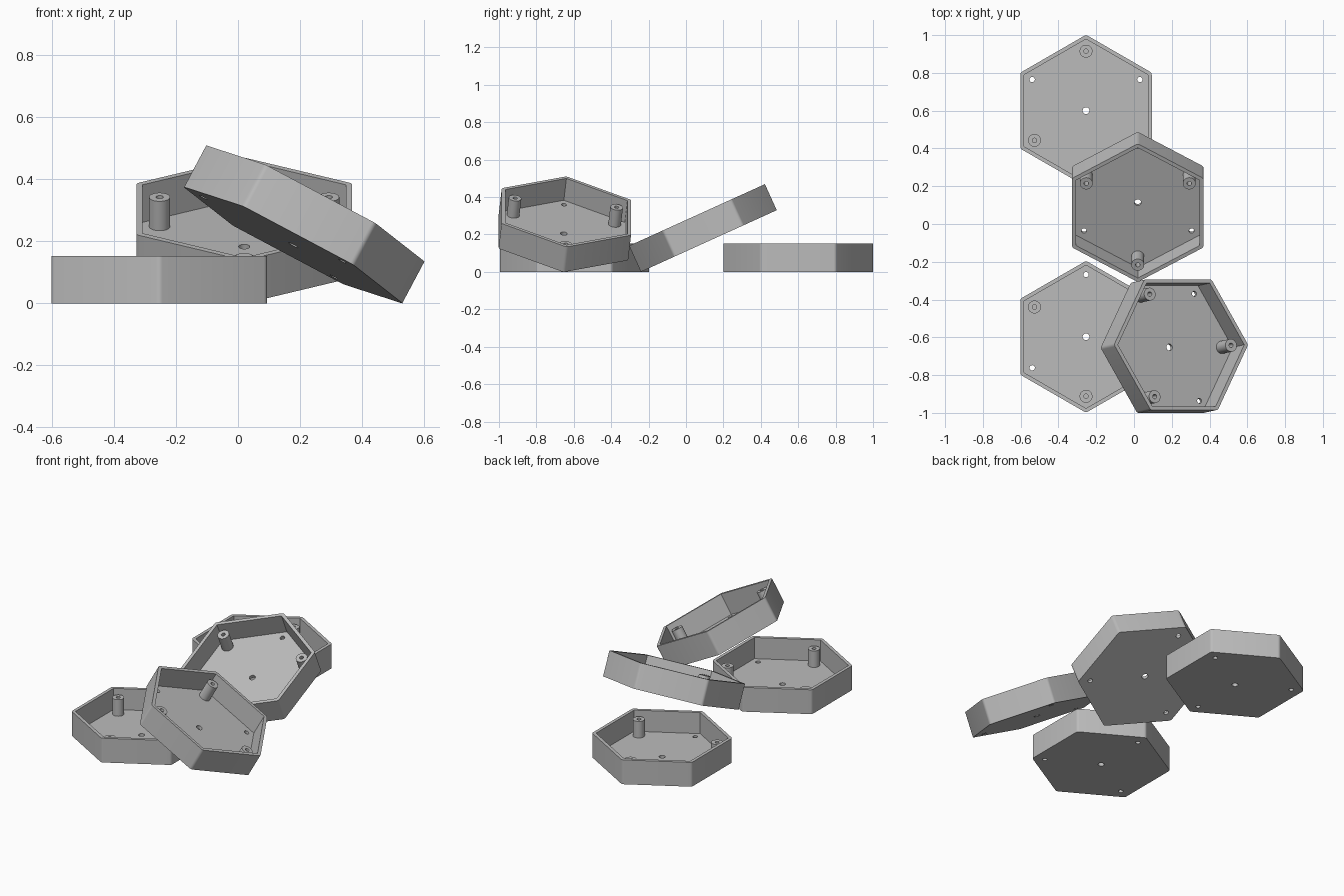
import bpy, bmesh, math
from mathutils import Matrix, Vector

if "Cube" in bpy.data.objects:
    bpy.data.objects.remove(bpy.data.objects["Cube"])

APOTHEM, HEIGHT, WALL, FLOOR = 0.348, 0.153, 0.02, 0.02
CORNER_R = 0.02
POST_TOP, POST_R, POST_DIST = 0.124, 0.034, 0.315
HOLE_DIST = 0.329

grey = bpy.data.materials.new("plain grey")
grey.diffuse_color = (0.5, 0.5, 0.5, 1)
grey.use_nodes = True
grey.node_tree.nodes["Principled BSDF"].inputs["Base Color"].default_value = grey.diffuse_color


def circle(radius, cx=0, cy=0, n=32):
    return [(cx + radius * math.cos(2 * math.pi * i / n),
             cy + radius * math.sin(2 * math.pi * i / n)) for i in range(n)]


def hexagon(apothem, radius=0, steps=4):
    """Hexagon with corners on the y axis, optionally rounded."""
    dist = (apothem - radius) / math.cos(math.pi / 6)
    pts = []
    for k in range(6):
        a = math.radians(30 + 60 * k)
        cx, cy = dist * math.cos(a), dist * math.sin(a)
        if not radius:
            pts.append((cx, cy))
            continue
        for s in range(steps + 1):
            b = a + math.radians(-30 + 60 * s / steps)
            pts.append((cx + radius * math.cos(b), cy + radius * math.sin(b)))
    return pts


def prisms(name, parts):
    """One object holding several upright prisms: (profile, bottom, top)."""
    bm = bmesh.new()
    for profile, z0, z1 in parts:
        low = [bm.verts.new((x, y, z0)) for x, y in profile]
        high = [bm.verts.new((x, y, z1)) for x, y in profile]
        bm.faces.new(low[::-1])
        bm.faces.new(high)
        n = len(profile)
        for i in range(n):
            j = (i + 1) % n
            bm.faces.new((low[i], low[j], high[j], high[i]))
    mesh = bpy.data.meshes.new(name)
    bm.to_mesh(mesh)
    bm.free()
    obj = bpy.data.objects.new(name, mesh)
    bpy.context.collection.objects.link(obj)
    return obj


def around(dist, start):
    return [(dist * math.cos(math.radians(start + 120 * k)),
             dist * math.sin(math.radians(start + 120 * k))) for k in range(3)]


# Tray shell, cavity, posts and holes
posts = around(POST_DIST, 30)
body = prisms("tray", [(hexagon(APOTHEM, CORNER_R), 0, HEIGHT)])
cavity = prisms("cavity_cutter", [(hexagon(APOTHEM - WALL), FLOOR, HEIGHT + 0.1)])
post_set = prisms("posts", [(circle(POST_R, *p), FLOOR / 2, POST_TOP) for p in posts])
holes = prisms("hole_cutter",
               [(circle(0.012, *p, 16), FLOOR + 0.005, HEIGHT + 0.1) for p in posts]
               + [(circle(0.014, *p, 20), -0.1, HEIGHT / 2) for p in around(HOLE_DIST, 90)]
               + [(circle(0.018, 0, 0, 24), -0.1, HEIGHT / 2)])

for helper, operation in ((cavity, 'DIFFERENCE'), (post_set, 'UNION'), (holes, 'DIFFERENCE')):
    mod = body.modifiers.new(helper.name, 'BOOLEAN')
    mod.object, mod.operation, mod.solver = helper, operation, 'EXACT'
    helper.hide_render = True

# Bake the finished tray into a mesh shared by all copies
bpy.context.view_layer.update()
tray_mesh = bpy.data.meshes.new_from_object(
    body.evaluated_get(bpy.context.evaluated_depsgraph_get()))
tray_mesh.name = "hexagonal_tray"
tray_mesh.materials.clear()
tray_mesh.materials.append(grey)
tray_mesh.shade_smooth()
tray_mesh.set_sharp_from_angle(angle=math.radians(30))
for obj in (body, cavity, post_set, holes):
    bpy.data.objects.remove(obj)

# Four trays: base centre, tilt about x and y, and turn about the tray's own axis
layout = {
    "back_tray": ((-0.254, 0.60, 0), 0, 0, 180),
    "front_tray": ((-0.254, -0.597, 0), 0, 0, 0),
    "tilted_middle_tray": ((0.02, 0.122, 0.165), 24.4, 0, 0),
    "tilted_right_tray": ((0.178, -0.655, 0.1875), -5.85, 28, -30),
}
for name, (centre, tilt_x, tilt_y, turn) in layout.items():
    tray = bpy.data.objects.new(name, tray_mesh)
    bpy.context.collection.objects.link(tray)
    tray.matrix_world = (Matrix.Translation(Vector(centre))
                         @ Matrix.Rotation(math.radians(tilt_y), 4, 'Y')
                         @ Matrix.Rotation(math.radians(tilt_x), 4, 'X')
                         @ Matrix.Rotation(math.radians(turn), 4, 'Z'))
